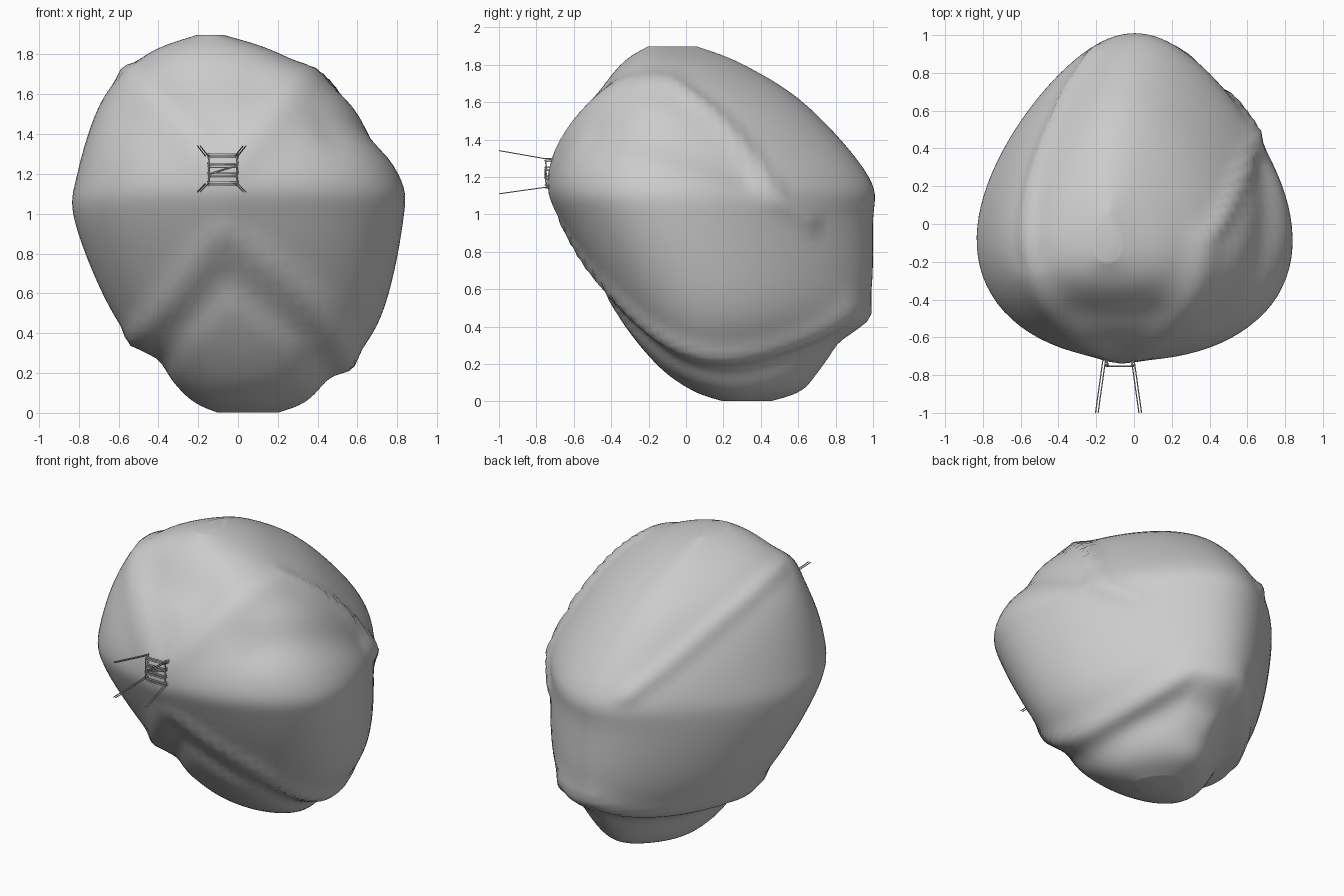
import bpy, bmesh, math
from mathutils import Vector
from mathutils.geometry import intersect_point_line

if "Cube" in bpy.data.objects:
    bpy.data.objects.remove(bpy.data.objects["Cube"], do_unlink=True)

grey = bpy.data.materials.new("plain_grey")
grey.use_nodes = True
grey.diffuse_color = (0.6, 0.6, 0.6, 1)
grey.node_tree.nodes["Principled BSDF"].inputs["Base Color"].default_value = grey.diffuse_color

CENTRE = Vector((0, .1, .95))
SIDES, STEPS = 96, 8

# Horizontal sections of the bundle: height, left/right limits, front/back limits
sections = [Vector(s) for s in (
    (0, -.1, .2, .2, .45),
    (.06, -.23, .35, .03, .62),
    (.2, -.37, .52, -.16, .74),
    (.48, -.62, .72, -.38, .97),
    (.95, -.82, .83, -.65, 1),
    (1.2, -.81, .81, -.72, .98),
    (1.58, -.68, .54, -.56, .65),
    (1.8, -.46, .22, -.36, .31),
    (1.9, -.2, -.08, -.2, .05))]

# Landmarks where folds of the cloth meet
knot = Vector((-.08, -.73, 1.2))
arch = Vector((-.08, -.68, .94))
left_peak = Vector((.4, -.1, 1.74))
right_peak = Vector((-.55, -.3, 1.73))
back_pinch = Vector((.3, .92, .46))
lobe_bottom = Vector((.05, .25, 0))


def path(*points):
    return [Vector(p) for p in points]


left_arm = path(knot, (.14, -.62, 1.45), (.28, -.42, 1.63), left_peak)
right_arm = path(knot, (-.3, -.62, 1.47), right_peak)
left_ridge = path(left_peak, (.52, .22, 1.42), (.6, .45, 1.07), (.52, .66, .96))
right_ridge = path(right_peak, (-.56, .2, 1.64), (-.4, .75, 1.4), (-.22, .95, 1.2))
left_rim = path(arch, (.42, -.4, .52), (.57, .1, .24), (.5, .65, .25), back_pinch)
right_rim = path(arch, (-.45, -.48, .45), (-.55, .3, .35), (0, .95, .48), back_pinch)
left_hollow = path((.45, -.45, 1.4), (.66, .3, 1.2))
top_hollow = path((-.25, -.45, 1.62), (.05, -.45, 1.62))


def below(rim):
    """A line on the lower lobe that follows its rim."""
    return [p.lerp(lobe_bottom, .25) for p in rim]


# Raised folds and pressed-in hollows: height, half width, path
folds = [(.02, .13, [knot, arch]), (.025, .1, left_arm), (.025, .1, right_arm),
         (.03, .06, left_ridge), (.025, .05, right_ridge),
         (.03, .07, left_rim), (.03, .07, right_rim),
         (-.03, .13, left_hollow), (-.03, .16, top_hollow),
         (-.025, .09, below(left_rim)), (-.025, .09, below(right_rim))]


def finish(obj):
    bpy.context.collection.objects.link(obj)
    bpy.ops.object.select_all(action="DESELECT")
    obj.select_set(True)
    bpy.context.view_layer.objects.active = obj
    if obj.type == "CURVE":
        bpy.ops.object.convert(target="MESH")
    bpy.ops.object.shade_smooth_by_angle(angle=math.radians(60))


def smooth_step(i, t):
    """Section between station i and the next, on a smooth curve through all."""
    last = len(sections) - 1
    a, b, c, d = (sections[min(max(k, 0), last)] for k in range(i - 1, i + 3))
    return b + (c - a) * t / 2 + (a - b * 2.5 + c * 2 - d / 2) * t**2 \
        + (b * 3 - c * 3 + d - a) * t**3 / 2


def ring(bm, section):
    """One egg-shaped section, fuller at the front than at the back."""
    z, x0, x1, y0, y1 = section
    verts = []
    for i in range(SIDES):
        t = math.tau * i / SIDES
        egg = (1 - .33 * math.sin(t)) / 1.05
        verts.append(bm.verts.new(((x0 + x1) / 2 + (x1 - x0) / 2 * math.cos(t) * egg,
                                   (y0 + y1) / 2 + (y1 - y0) / 2 * math.sin(t), z)))
    return verts


def path_distance(p, points):
    """Distance from a direction to a path drawn on the unit sphere."""
    best = math.inf
    for a, b in zip(points, points[1:]):
        k = intersect_point_line(p, a, b)[1]
        nearest = a.lerp(b, min(max(k, 0), 1)).normalized()
        best = min(best, (p - nearest).length)
    return best


# Wrapped bundle
bm = bmesh.new()
rings = [ring(bm, smooth_step(i, s / STEPS))
         for i in range(len(sections) - 1) for s in range(STEPS)]
rings.append(ring(bm, sections[-1]))
for a, b in zip(rings, rings[1:]):
    for i in range(SIDES):
        j = (i + 1) % SIDES
        bm.faces.new((a[i], a[j], b[j], b[i]))
bm.faces.new(rings[0][::-1])
bm.faces.new(rings[-1])
for _ in range(3):
    bmesh.ops.smooth_vert(bm, verts=bm.verts, factor=.5,
                          use_axis_x=True, use_axis_y=True, use_axis_z=True)

# Raise the folds and press in the hollows
unit_folds = [(h, w, [(p - CENTRE).normalized() for p in points]) for h, w, points in folds]
for v in bm.verts:
    out = (v.co - CENTRE).normalized()
    shifts = [h * math.exp(-(path_distance(out, points) / w) ** 2)
              for h, w, points in unit_folds]
    v.co += out * (max(shifts + [0]) + min(shifts + [0]))
    v.co.z = max(v.co.z, 0)
mesh = bpy.data.meshes.new("wrapped_bundle")
bm.to_mesh(mesh)
bm.free()
mesh.materials.append(grey)
finish(bpy.data.objects.new("wrapped_bundle", mesh))


def thread(name, paths, radius):
    curve = bpy.data.curves.new(name, "CURVE")
    curve.dimensions = "3D"
    curve.bevel_depth = radius
    curve.bevel_resolution = 1
    curve.use_fill_caps = True
    for points in paths:
        spline = curve.splines.new("POLY")
        spline.points.add(len(points) - 1)
        for point, co in zip(spline.points, points):
            point.co = (*co, 1)
    curve.materials.append(grey)
    finish(bpy.data.objects.new(name, curve))


# Lacing on the front: paired rungs, slanting links and loose ends
MID, HALF, SKIN, GAP = -.075, .075, -.745, .007
levels = [1.15 + .047 * i for i in range(4)]
rungs, links, ends = [], [], []
for z in levels:
    for h in (z - GAP, z + GAP):
        rungs.append([(MID + HALF * side, SKIN + depth, h) for side, depth in
                      ((-1, .03), (-.8, -GAP), (.8, -GAP), (1, .03))])
for side in (-1, 1):
    edge = MID + side * HALF
    for a, b in zip(levels, levels[1:]):
        links.append([(edge, SKIN, a), (edge - side * GAP, SKIN - GAP, b)])
    for z, rise in ((levels[0], -.04), (levels[-1], .05)):
        for shift in (0, GAP * 2):
            ends.append([(edge - shift, SKIN + .03, z),
                         (edge + side * .04 - shift, -1, z + rise)])
links.append([(MID - HALF, SKIN - GAP, levels[1]), (MID + HALF, SKIN - GAP, levels[2])])
thread("lacing_rungs", rungs, .005)
thread("lacing_links", links, .004)
thread("loose_thread_ends", ends, .003)
